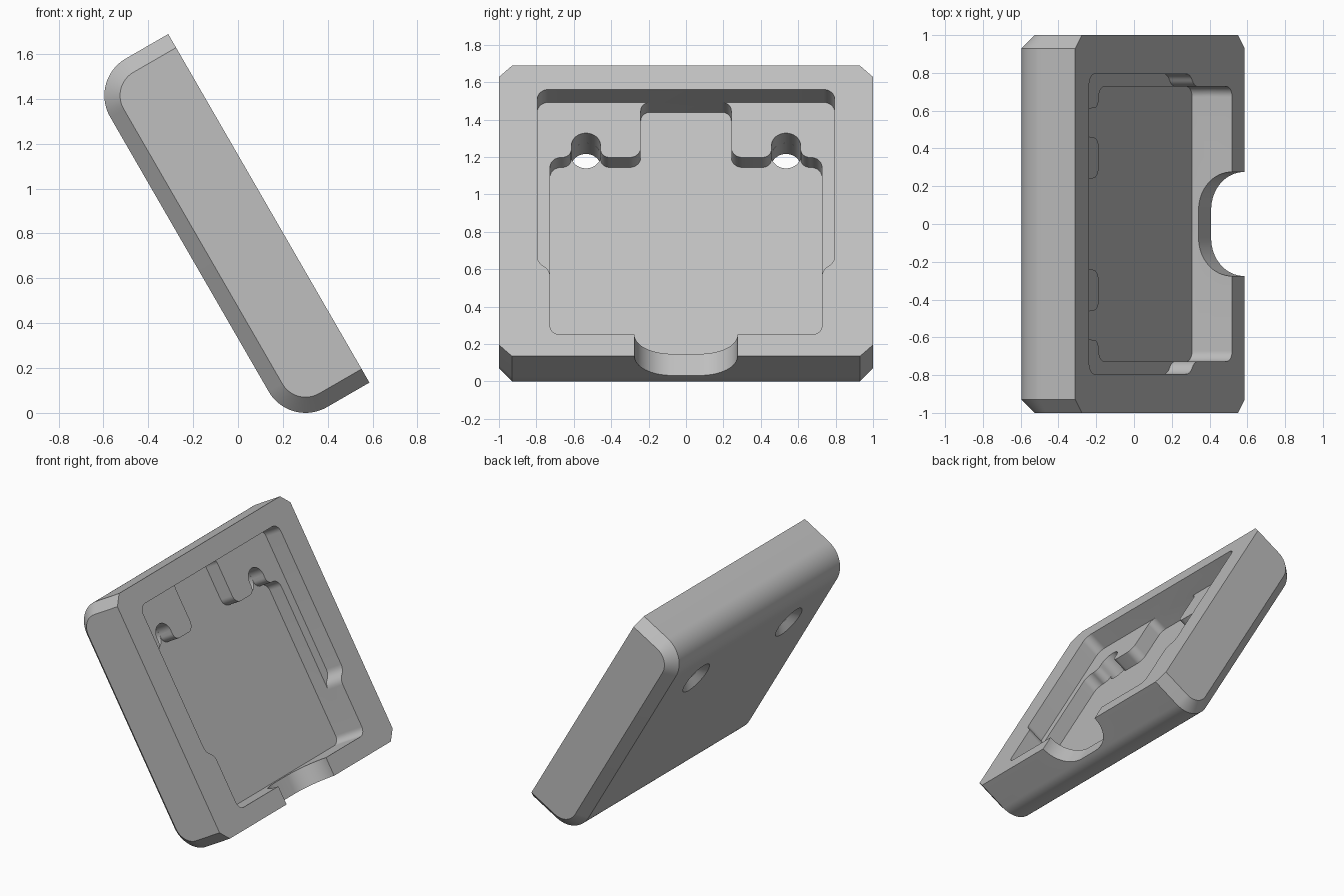
import bpy, math
from mathutils import Vector

cube = bpy.data.objects.get("Cube")
if cube:
    bpy.data.objects.remove(cube)

# Local frame: x = out of the open face, y = width, z = up the slab
TILT = math.radians(-30)
FACE, BACK, LOW, HIGH = 0.575, 0.166, -0.176, 1.618
SHELF, FLOOR = 0.437, 0.33

grey = bpy.data.materials.new("plain grey")
grey.use_nodes = True
colour = (0.52, 0.52, 0.52, 1)
grey.diffuse_color = colour
grey.node_tree.nodes["Principled BSDF"].inputs["Base Color"].default_value = colour


def fillet(corners, steps=10):
    """Round each (a, b, radius) corner of a closed outline."""
    out = []
    for i, (a, b, r) in enumerate(corners):
        p = Vector((a, b))
        if r == 0:
            out.append(p)
            continue
        d0 = (Vector(corners[i - 1][:2]) - p).normalized()
        d1 = (Vector(corners[(i + 1) % len(corners)][:2]) - p).normalized()
        half = d0.angle(d1) / 2
        centre = p + (d0 + d1).normalized() * (r / math.sin(half))
        start = p + d0 * (r / math.tan(half)) - centre
        end = p + d1 * (r / math.tan(half)) - centre
        turn = math.pi - 2 * half
        for k in range(steps + 1):
            t = k / steps
            out.append(centre + (start * math.sin((1 - t) * turn)
                                 + end * math.sin(t * turn)) / math.sin(turn))
    return out


def mirrored(half):
    return half + [(-a, b, r) for a, b, r in reversed(half)]


def loft(name, rings):
    """Skin a stack of equal-length rings and cap both ends."""
    n = len(rings[0])
    verts = [v for ring in rings for v in ring]
    faces = [tuple(range(n)), tuple(range(len(verts) - n, len(verts)))]
    for s in range(len(rings) - 1):
        for i in range(n):
            j = (i + 1) % n
            faces.append((s * n + i, s * n + j, s * n + n + j, s * n + n + i))
    mesh = bpy.data.meshes.new(name)
    mesh.from_pydata(verts, [], faces)
    mesh.materials.append(grey)
    obj = bpy.data.objects.new(name, mesh)
    bpy.context.collection.objects.link(obj)
    bpy.ops.object.select_all(action='DESELECT')
    obj.select_set(True)
    bpy.context.view_layer.objects.active = obj
    bpy.ops.object.mode_set(mode='EDIT')
    bpy.ops.mesh.select_all(action='SELECT')
    bpy.ops.mesh.normals_make_consistent(inside=False)
    bpy.ops.object.mode_set(mode='OBJECT')
    return obj


def pocket(name, half, depth):
    outline = fillet(mirrored(half))
    return loft(name, [[(x, p.x, p.y) for p in outline] for x in (depth, FACE + 0.2)])


# Slab with rounded rear edges and chamfered ends
def side(y, inset):
    r = 0.19 - inset
    return [(p.x, y, p.y) for p in fillet([
        (FACE, LOW + inset, 0), (FACE, HIGH - inset, 0),
        (BACK + inset, HIGH - inset, r), (BACK + inset, LOW + inset, r)], 20)]


CHAMFER = 0.07
slab = loft("tilted_slab", [side(-1, CHAMFER), side(CHAMFER - 1, 0),
                            side(1 - CHAMFER, 0), side(1, CHAMFER)])

# Shallow stepped pocket, then the deeper pocket with its tab and hole recesses
TOP, BASE, ARM = 1.471, -0.043, 1.131
WIDE, NARROW = 0.795, 0.727
HOLE_Y, HOLE_Z, HOLE_R = 0.535, 1.203, 0.078
cutters = [
    pocket("shallow_pocket", [(WIDE, TOP, 0.06), (WIDE, 0.405, 0.075),
                              (NARROW, 0.355, 0.075), (NARROW, BASE, 0.055)], SHELF),
    pocket("deep_pocket", [
        (0.242, TOP, 0.05), (0.242, ARM, 0.06),
        (HOLE_Y - HOLE_R, ARM, 0.05), (HOLE_Y - HOLE_R, HOLE_Z + HOLE_R, HOLE_R - 0.001),
        (HOLE_Y + HOLE_R, HOLE_Z + HOLE_R, HOLE_R - 0.001), (HOLE_Y + HOLE_R, ARM, 0.05),
        (NARROW, ARM, 0.06), (NARROW, BASE, 0.055)], FLOOR),
]

# Finger notch through the lower wall
notch = fillet(mirrored([(0.275, FACE + 0.2, 0), (0.275, 0.37, 0.2)]), 16)
cutters.append(loft("finger_notch", [[(p.y, p.x, z) for p in notch]
                                     for z in (LOW - 0.1, BASE + 0.05)]))

# Screw holes, countersunk from the rear
for sign in (-1, 1):
    rings = []
    for x, r in ((BACK - 0.02, 0.146), (BACK + 0.048, HOLE_R), (FLOOR + 0.05, HOLE_R)):
        rings.append([(x, sign * HOLE_Y + r * math.cos(k * math.tau / 40),
                       HOLE_Z + r * math.sin(k * math.tau / 40)) for k in range(40)])
    cutters.append(loft("screw_hole", rings))

bpy.ops.object.select_all(action='DESELECT')
slab.select_set(True)
bpy.context.view_layer.objects.active = slab
for cutter in cutters:
    cut = slab.modifiers.new(cutter.name, 'BOOLEAN')
    cut.operation = 'DIFFERENCE'
    cut.solver = 'EXACT'
    cut.object = cutter
    bpy.ops.object.modifier_apply(modifier=cut.name)
    bpy.data.objects.remove(cutter)

# Lean the slab back
bpy.ops.object.shade_smooth_by_angle(angle=math.radians(30))
slab.rotation_euler = (0, TILT, 0)
